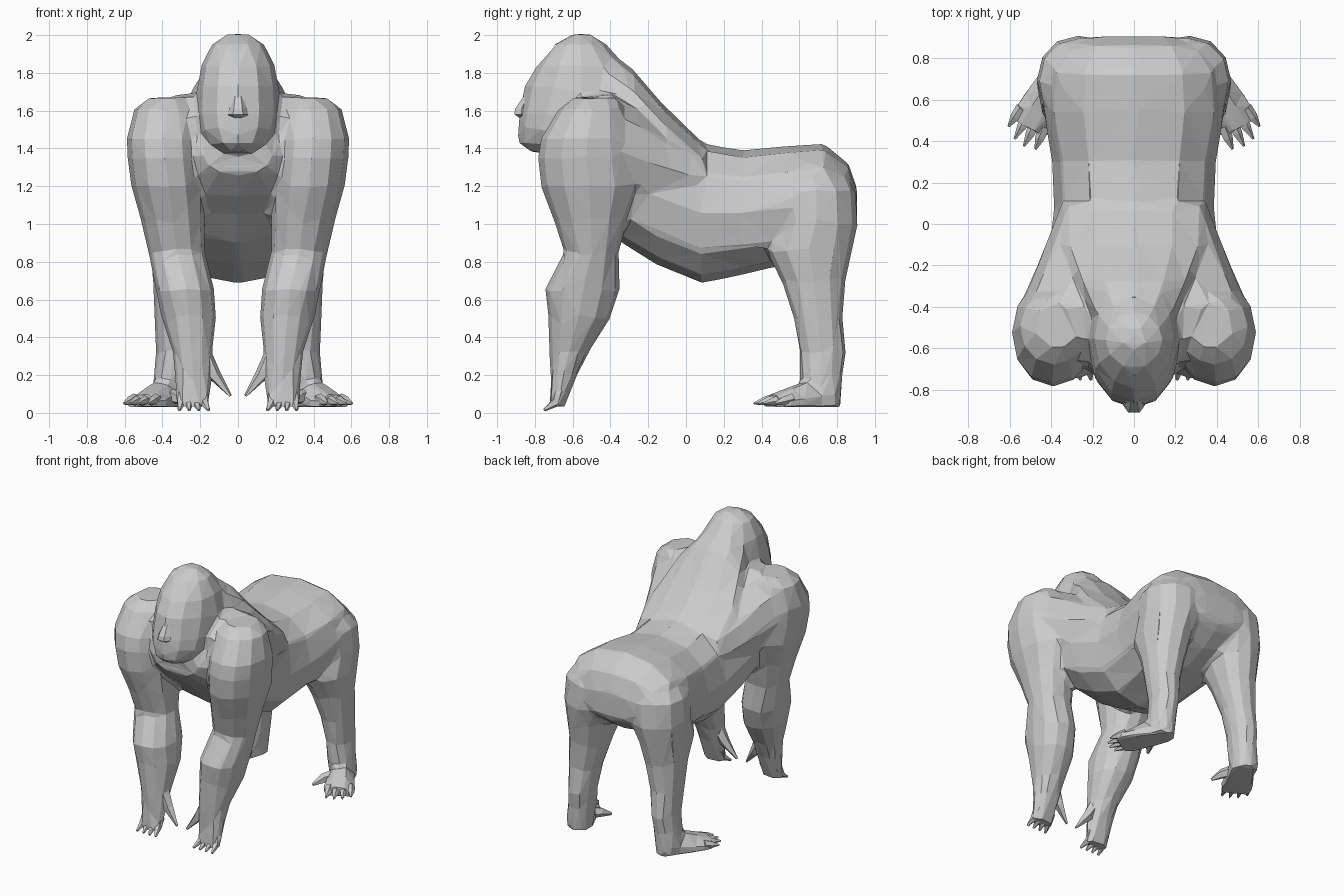
import bpy, bmesh
from math import sin, cos, pi
from mathutils import Vector

if "Cube" in bpy.data.objects:
    bpy.data.objects.remove(bpy.data.objects["Cube"])


def loft(name, rings, mirror=False):
    """Skin a list of point rings, cap both ends, keep flat faces."""
    bm = bmesh.new()
    loops = [[bm.verts.new(p) for p in ring] for ring in rings]
    n = len(loops[0])
    for a, b in zip(loops, loops[1:]):
        for i in range(n):
            j = (i + 1) % n
            bm.faces.new((a[i], a[j], b[j], b[i]))
    bm.faces.new(loops[0])
    bm.faces.new(loops[-1])
    bmesh.ops.triangulate(bm, faces=bm.faces[:])
    bmesh.ops.recalc_face_normals(bm, faces=bm.faces[:])
    me = bpy.data.meshes.new(name)
    bm.to_mesh(me)
    bm.free()
    ob = bpy.data.objects.new(name, me)
    bpy.context.collection.objects.link(ob)
    if mirror:
        ob.modifiers.new("Mirror", 'MIRROR').use_mirror_merge = False
    return ob


def power(v, e):
    return abs(v) ** e * (1 if v > 0 else -1)


def ring_z(z, cx, cy, rx, ry, n=12, e=0.95):
    """Horizontal oval."""
    return [Vector((cx + rx * power(cos(2 * pi * i / n), e),
                    cy + ry * power(sin(2 * pi * i / n), e), z)) for i in range(n)]


def ring_y(y, zb, zt, hw, n=12, e=0.85):
    """Upright oval across the body, from bottom to top height."""
    return [Vector((hw * power(cos(2 * pi * i / n), e), y,
                    (zb + zt) / 2 + (zt - zb) / 2 * power(sin(2 * pi * i / n), e)))
            for i in range(n)]


def digit(name, points, radii, n=5):
    """Thin tapering tube through points, mirrored to the other side."""
    pts = [Vector(p) for p in points]
    rings = []
    for k, p in enumerate(pts):
        d = (pts[min(k + 1, len(pts) - 1)] - pts[max(k - 1, 0)]).normalized()
        u = d.cross(Vector((0.3, 0.5, 0.8))).normalized()
        v = d.cross(u)
        rings.append([p + radii[k] * (u * cos(2 * pi * i / n) + v * sin(2 * pi * i / n))
                      for i in range(n)])
    return loft(name, rings, True)


body = []

# Torso: rump, belly, chest
body.append(loft("torso", [ring_y(*r) for r in [
    (.905, 1.0, 1.19, .20), (.86, .95, 1.32, .33), (.73, .86, 1.425, .43),
    (.55, .79, 1.415, .44), (.30, .73, 1.39, .395), (.08, .685, 1.43, .385),
    (-.15, .78, 1.50, .41), (-.34, .90, 1.58, .43), (-.50, 1.05, 1.64, .42),
    (-.62, 1.15, 1.58, .32), (-.74, 1.27, 1.45, .18)]]))

# Upper back and shoulder girdle
body.append(loft("upper_back", [ring_y(*r, 12, .75) for r in [
    (.10, 1.05, 1.42, .35), (-.10, 1.06, 1.53, .425), (-.26, 1.08, 1.64, .495),
    (-.40, 1.12, 1.715, .555), (-.55, 1.2, 1.69, .54), (-.66, 1.28, 1.58, .44)]]))

# Thick neck sloping from the crown to the back
body.append(loft("neck", [ring_y(*r, 12, 1) for r in [
    (-.62, 1.50, 1.97, .14), (-.45, 1.45, 1.955, .20), (-.28, 1.35, 1.82, .29),
    (-.10, 1.20, 1.61, .37), (.08, 1.10, 1.44, .36)]]))

# Head: height, front, back, half width
body.append(loft("head", [ring_z(z, 0, (f + b) / 2, w, (b - f) / 2, 12, 1) for z, f, b, w in [
    (2.005, -.60, -.50, .06), (1.95, -.70, -.42, .14), (1.84, -.79, -.32, .195),
    (1.73, -.855, -.24, .215), (1.67, -.865, -.26, .22), (1.58, -.885, -.30, .22),
    (1.50, -.89, -.36, .21), (1.43, -.89, -.45, .155), (1.38, -.83, -.58, .09)]]))

# Arms with palm
body.append(loft("arm", [ring_z(*r) for r in [
    (1.67, .37, -.48, .10, .12), (1.61, .385, -.50, .165, .175),
    (1.45, .395, -.525, .195, .245), (1.35, .39, -.525, .195, .26),
    (1.20, .375, -.51, .19, .26),
    (1.02, .345, -.505, .17, .195), (.85, .325, -.50, .15, .145),
    (.65, .28, -.55, .155, .20), (.50, .26, -.565, .145, .165),
    (.32, .24, -.62, .105, .105), (.20, .235, -.645, .10, .07),
    (.11, .24, -.665, .09, .055), (.03, .24, -.685, .085, .045)]], True))

# Legs flowing into the buttocks
body.append(loft("leg", [ring_z(*r) for r in [
    (1.33, .22, .66, .12, .13), (1.18, .245, .685, .215, .215),
    (1.00, .265, .69, .205, .22), (.86, .295, .65, .17, .23),
    (.70, .31, .675, .14, .17), (.50, .335, .70, .11, .13),
    (.32, .345, .725, .09, .125), (.20, .355, .715, .09, .115),
    (.10, .365, .72, .09, .105), (.03, .365, .72, .085, .10)]], True))

# Feet turned outward: distance from ankle, half width, height
axis = Vector((.5, -.866, 0))
side = Vector((.866, .5, 0))
foot = []
for d, w, h in [(-.02, .08, .19), (.10, .095, .15), (.20, .11, .11), (.28, .095, .08)]:
    c = Vector((.37, .70, .03)) + axis * d
    foot.append([c + side * (w * s) + Vector((0, 0, h * t))
                 for s, t in [(-1, 0), (1, 0), (1, .35), (.4, .85), (-.4, .85), (-1, .4)]])
body.append(loft("foot", foot, True))

# Fuse everything into one faceted skin
for ob in body:
    ob.select_set(True)
bpy.context.view_layer.objects.active = body[0]
bpy.ops.object.convert(target='MESH')
bpy.ops.object.join()
skin = bpy.context.view_layer.objects.active
skin.name = "body"
rm = skin.modifiers.new("Fuse", 'REMESH')
rm.mode = 'VOXEL'
rm.voxel_size = .016
sm = skin.modifiers.new("Soften", 'SMOOTH')
sm.factor, sm.iterations = .5, 10
dc = skin.modifiers.new("Facet", 'DECIMATE')
dc.ratio = .016
dc.use_symmetry = True
bpy.ops.object.convert(target='MESH')
skin.data.shade_flat()
skin.select_set(False)

# Small nose
loft("nose", [ring_z(z, 0, y, rx, ry, 6, 1) for z, y, rx, ry in [
    (1.68, -.84, .03, .02), (1.61, -.87, .045, .04), (1.58, -.87, .055, .045),
    (1.56, -.86, .03, .02)]])

# Four fingers and a thumb
for k in range(4):
    x = .18 + .04 * k
    tip = .155 + .052 * k
    digit(f"finger_{k + 1}", [(x, -.66, .12), (x, -.69, .055), (tip, -.75, .015)],
          [.03, .026, .008])
digit("thumb", [(.19, -.63, .32), (.125, -.64, .20), (.04, -.66, .09)], [.05, .036, .008])

# Four toes and a splayed big toe
tips = [(.605, .47), (.575, .41), (.53, .375), (.475, .36)]
for k, (x, y) in enumerate(tips):
    base = Vector((.54 - .037 * k, .56 - .03 * k, .075))
    tip = Vector((x, y, .05))
    digit(f"toe_{k + 1}", [base, base.lerp(tip, .5), tip], [.03, .025, .006])
digit("big_toe", [(.37, .62, .09), (.32, .55, .08), (.28, .48, .05)], [.045, .035, .01])
